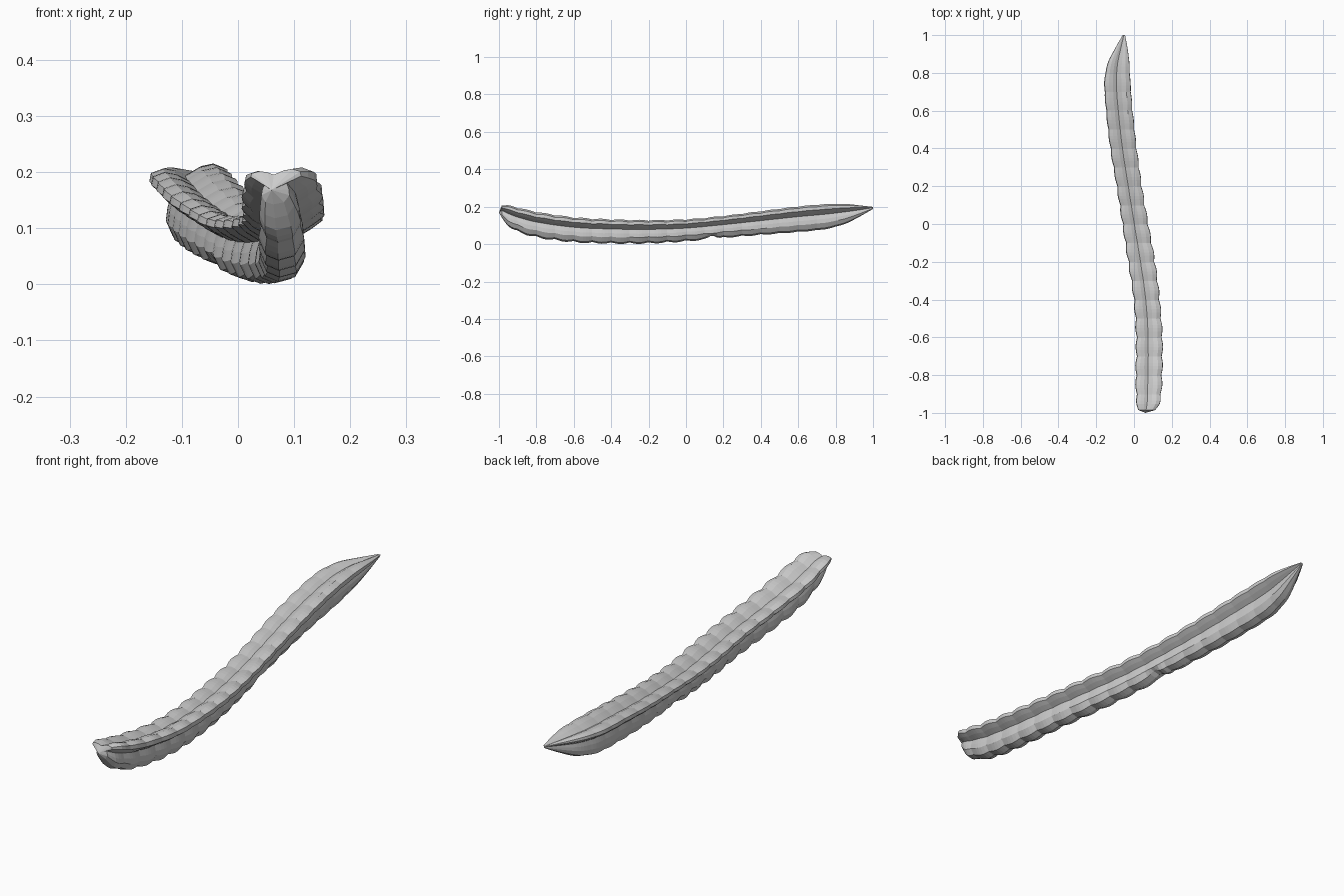
import bpy, bmesh, math

cube = bpy.data.objects.get("Cube")
if cube:
    bpy.data.objects.remove(cube)

# Envelope along the length: y, left edge, right edge, bottom, top
STATIONS = [
    (-.985, .02, .115, .14, .207), (-.95, .012, .137, .095, .208),
    (-.9, .008, .147, .065, .197), (-.8, .006, .152, .034, .174),
    (-.6, .008, .153, .008, .145), (-.4, -.004, .139, .001, .134),
    (-.2, -.034, .114, .002, .13), (0, -.064, .078, .013, .134),
    (.2, -.094, .044, .032, .152), (.4, -.127, .016, .048, .177),
    (.6, -.149, -.006, .064, .202), (.75, -.158, -.018, .08, .214),
    (.85, -.14, -.024, .108, .215), (.93, -.1, -.034, .148, .207),
    (1, -.06, -.047, .188, .199),
]
# Three-lobed section, x in -1..1 and height in 0..1, going round from the notch
SECTION = [
    (-.08, .84), (.3, .96), (.65, 1), (.98, .93), (1, .8), (.75, .7),
    (.44, .6), (.52, .42), (.54, .26), (.32, .06), (-.1, 0), (-.42, .07),
    (-.58, .26), (-.54, .42), (-.46, .57), (-.8, .68), (-1, .78),
    (-.96, .88), (-.65, .94), (-.35, .91),
]
RIB, STEPS = .1, 6


def envelope(y):
    """Smoothly interpolate the envelope at y."""
    i = max(k for k in range(len(STATIONS) - 1) if STATIONS[k][0] <= y + 1e-6)
    a, b = STATIONS[i], STATIONS[i + 1]
    p, q = STATIONS[max(i - 1, 0)], STATIONS[min(i + 2, len(STATIONS) - 1)]
    h = b[0] - a[0]
    t = (y - a[0]) / h
    result = []
    for c in range(1, 5):
        m0 = (b[c] - p[c]) / (b[0] - p[0]) * h
        m1 = (q[c] - a[c]) / (q[0] - a[0]) * h
        result.append((2*t**3 - 3*t**2 + 1) * a[c] + (t**3 - 2*t**2 + t) * m0
                      + (3*t**2 - 2*t**3) * b[c] + (t**3 - t**2) * m1)
    return result


def ring(bm, y):
    left, right, bottom, top = envelope(y)
    cx, cz = (left + right) / 2, bottom + (top - bottom) * .6
    # Rounded ribs that fade towards the pointed end
    fade = min(1, max(0, (.9 - y) / .9)) * .8 + .2
    bulge = abs(math.sin(math.pi * y / RIB))
    scale = 1 - .11 * fade * (1 - bulge) * (y < .85)
    dent = .022 * max(0, 1 - abs(y - .14) / .035)
    verts = []
    for u, v in SECTION:
        x = cx + u * (right - left) / 2 * scale
        z = cz + (bottom + v * (top - bottom) - cz) * scale
        verts.append(bm.verts.new((x, y, z + (dent if v < .1 else 0))))
    return verts


# Ribbed pod body
bm = bmesh.new()
start, end = STATIONS[0][0], STATIONS[-1][0]
count = round((end - start) / RIB * STEPS)
rings = [ring(bm, start + (end - start) * i / count) for i in range(count + 1)]
n = len(SECTION)
for a, b in zip(rings, rings[1:]):
    for k in range(n):
        bm.faces.new((a[k], a[(k + 1) % n], b[(k + 1) % n], b[k]))

# Blunt front cap and closed rear tip
tip = bm.verts.new((.06, -1, .168))
for k in range(n):
    bm.faces.new((tip, rings[0][(k + 1) % n], rings[0][k]))
bm.faces.new(rings[-1])
bmesh.ops.recalc_face_normals(bm, faces=bm.faces)

mesh = bpy.data.meshes.new("ribbed_pod")
bm.to_mesh(mesh)
bm.free()
pod = bpy.data.objects.new("ribbed_pod", mesh)
bpy.context.collection.objects.link(pod)

# Plain grey skin
grey = bpy.data.materials.new("light_grey")
grey.use_nodes = True
color = (.6, .6, .6, 1)
grey.diffuse_color = color
grey.node_tree.nodes["Principled BSDF"].inputs["Base Color"].default_value = color
mesh.materials.append(grey)
